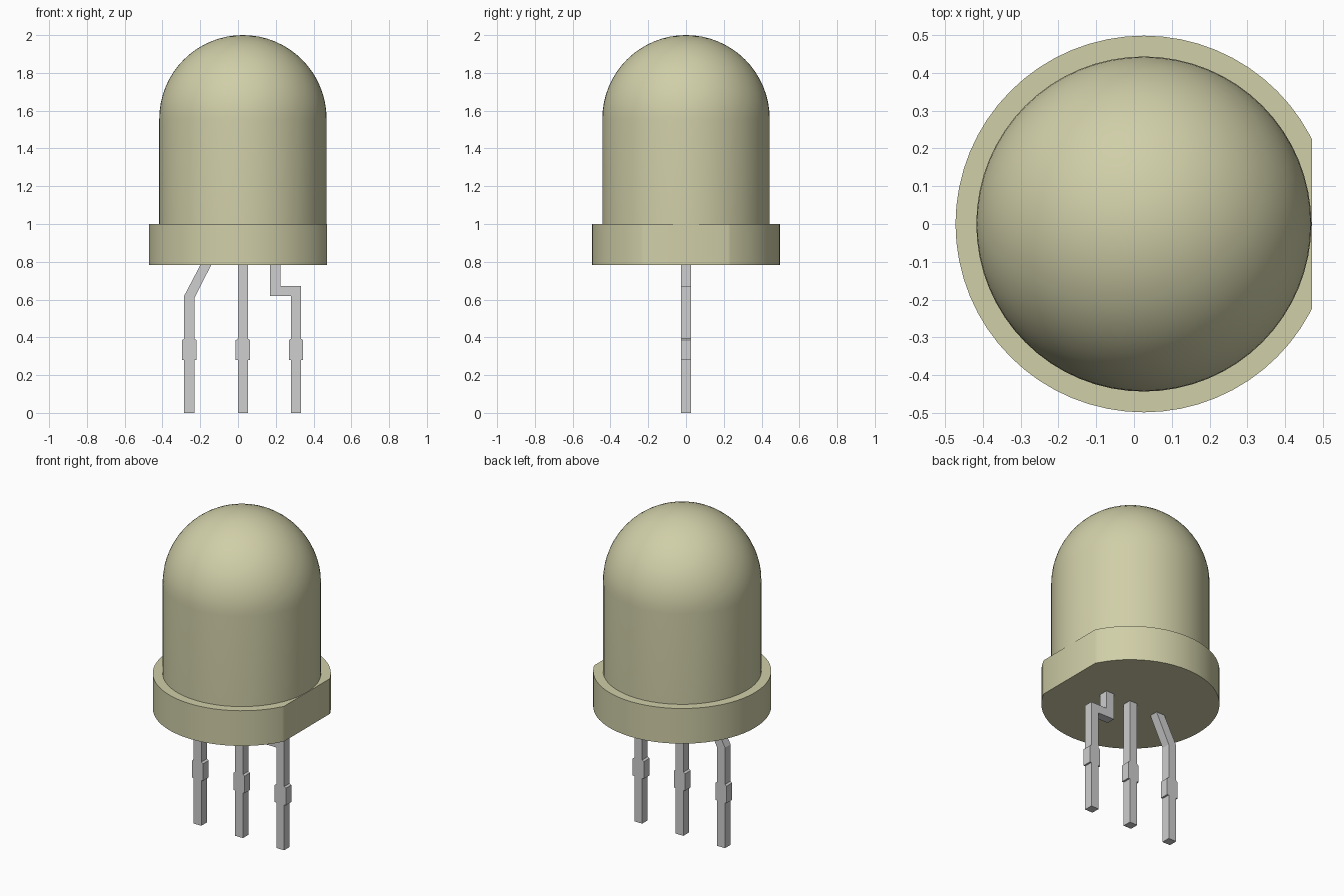
import bpy, bmesh, math
from mathutils import Matrix, Vector

cube = bpy.data.objects.get("Cube")
if cube:
    bpy.data.objects.remove(cube, do_unlink=True)

AXIS_X = 0.026      # round parts are centred slightly off the origin
HALF = 0.027        # half thickness of a lead
BASE, RIM, SHOULDER, TOP = 0.783, 1.0, 1.557, 2.0
RADIUS = TOP - SHOULDER


def material(name, colour):
    mat = bpy.data.materials.new(name)
    mat.use_nodes = True
    mat.diffuse_color = (*colour, 1)
    mat.node_tree.nodes["Principled BSDF"].inputs["Base Color"].default_value = (*colour, 1)
    return mat


def finish(bm, name, mat, smooth=False):
    bmesh.ops.recalc_face_normals(bm, faces=bm.faces)
    mesh = bpy.data.meshes.new(name)
    bm.to_mesh(mesh)
    bm.free()
    mesh.materials.append(mat)
    obj = bpy.data.objects.new(name, mesh)
    bpy.context.collection.objects.link(obj)
    if smooth:
        bpy.ops.object.select_all(action='DESELECT')
        obj.select_set(True)
        bpy.context.view_layer.objects.active = obj
        bpy.ops.object.shade_smooth_by_angle(angle=math.radians(30))
    return obj


plastic = material("pale yellow plastic", (0.63, 0.62, 0.39))
metal = material("grey metal", (0.62, 0.62, 0.62))

# Domed lens: straight wall and quarter circle, spun round the axis
bm = bmesh.new()
arc = [(RADIUS * math.cos(a), SHOULDER + RADIUS * math.sin(a))
       for a in (math.pi / 2 * i / 16 for i in range(17))]
profile = [(RADIUS, RIM)] + arc
verts = [bm.verts.new((AXIS_X + r, 0, z)) for r, z in profile]
edges = [bm.edges.new(pair) for pair in zip(verts, verts[1:])]
bmesh.ops.spin(bm, geom=verts + edges, cent=(AXIS_X, 0, 0), axis=(0, 0, 1),
               angle=math.tau, steps=64, use_duplicate=False)
bmesh.ops.remove_doubles(bm, verts=bm.verts, dist=0.0005)
finish(bm, "lens", plastic, smooth=True)

# Flange: disc with one side cut flat
bm = bmesh.new()
bmesh.ops.create_cone(bm, cap_ends=True, segments=64, radius1=0.498, radius2=0.498,
                      depth=RIM - BASE,
                      matrix=Matrix.Translation((AXIS_X, 0, (RIM + BASE) / 2)))
cut = bmesh.ops.bisect_plane(bm, geom=bm.verts[:] + bm.edges[:] + bm.faces[:],
                             plane_co=(0.471, 0, 0), plane_no=(1, 0, 0), clear_outer=True)
bmesh.ops.holes_fill(bm, edges=[e for e in bm.edges if e.is_boundary])
finish(bm, "flange", plastic, smooth=True)


# Leads: flat outlines with a wider stop, extruded front to back
def lead(name, x, upper):
    side = [(HALF, 0), (HALF, 0.28), (0.038, 0.28), (0.038, 0.385), (HALF, 0.393)]
    outline = [(x + w, z) for w, z in side] + upper + [(x - w, z) for w, z in reversed(side)]
    bm = bmesh.new()
    face = bm.faces.new([bm.verts.new((px, -HALF, pz)) for px, pz in outline])
    moved = bmesh.ops.extrude_face_region(bm, geom=[face])["geom"]
    bmesh.ops.translate(bm, vec=Vector((0, 2 * HALF, 0)),
                        verts=[v for v in moved if isinstance(v, bmesh.types.BMVert)])
    finish(bm, name, metal)


lead("middle_lead", AXIS_X, [(AXIS_X + HALF, BASE), (AXIS_X - HALF, BASE)])
lead("slanted_lead", -0.258,
     [(-0.231, 0.607), (-0.142, BASE), (-0.199, BASE), (-0.285, 0.62)])
lead("stepped_lead", 0.307,
     [(0.334, 0.672), (0.224, 0.672), (0.224, BASE), (0.17, BASE), (0.17, 0.62), (0.28, 0.62)])
